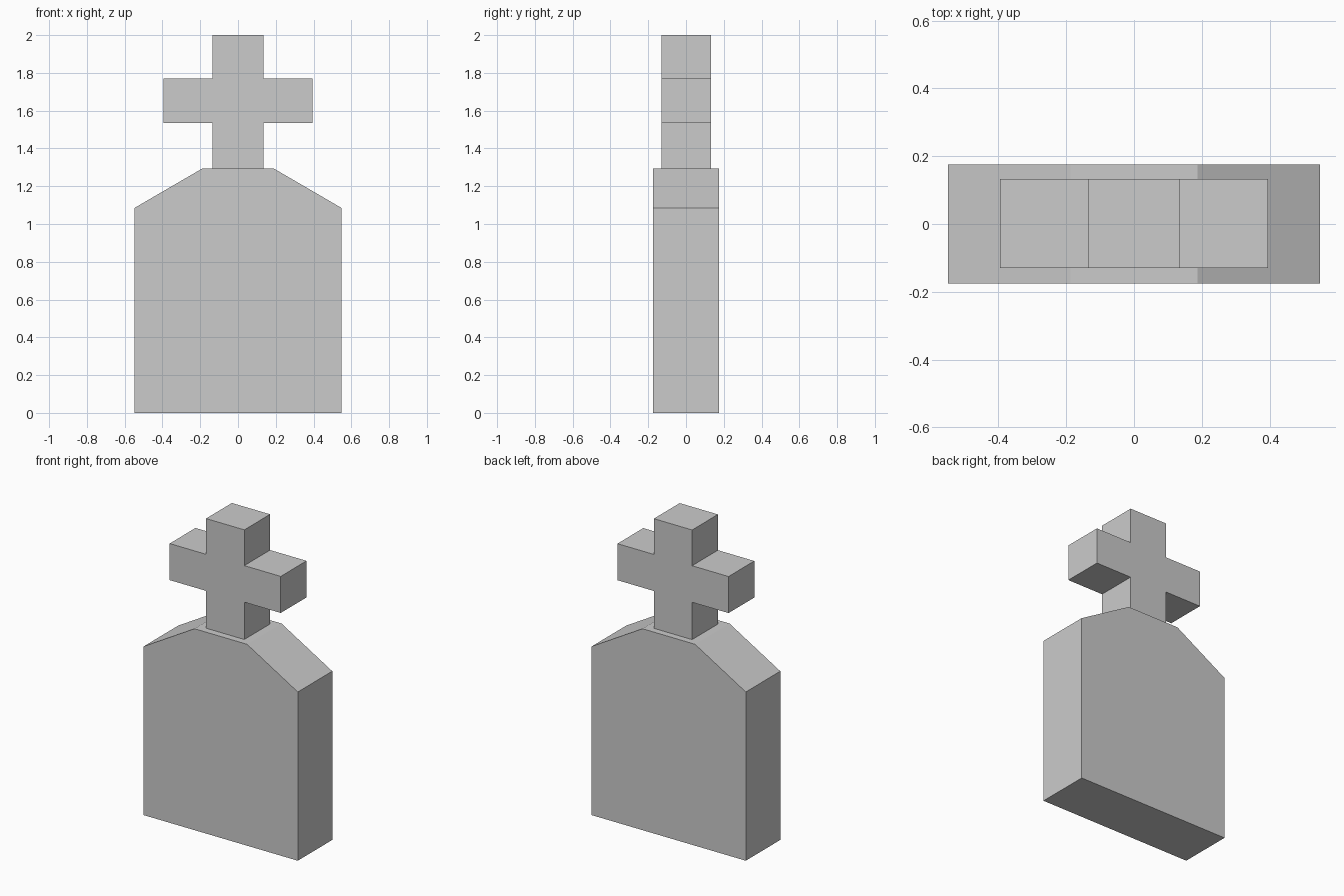
import bpy
import bmesh

cube = bpy.data.objects.get("Cube")
if cube:
    bpy.data.objects.remove(cube)

# Single stone colour
stone = bpy.data.materials.new("stone_grey")
stone.use_nodes = True
colour = (0.6, 0.6, 0.6, 1)
stone.diffuse_color = colour
stone.node_tree.nodes["Principled BSDF"].inputs["Base Color"].default_value = colour


def slab(name, half_profile, y_front, y_back):
    """Mirror a right-hand profile (x, z) listed bottom to top, and extrude it along y."""
    outline = half_profile + [(-x, z) for x, z in reversed(half_profile)]
    bm = bmesh.new()
    face = bm.faces.new([bm.verts.new((x, y_front, z)) for x, z in outline])
    grown = bmesh.ops.extrude_face_region(bm, geom=[face])["geom"]
    verts = [v for v in grown if isinstance(v, bmesh.types.BMVert)]
    bmesh.ops.translate(bm, verts=verts, vec=(0, y_back - y_front, 0))
    bmesh.ops.recalc_face_normals(bm, faces=bm.faces)
    mesh = bpy.data.meshes.new(name)
    bm.to_mesh(mesh)
    bm.free()
    mesh.materials.append(stone)
    obj = bpy.data.objects.new(name, mesh)
    bpy.context.collection.objects.link(obj)
    return obj


# Headstone with sloping shoulders
slab("headstone", [(0.548, 0), (0.548, 1.085), (0.187, 1.295)], -0.175, 0.175)

# Cross standing on the headstone
post, arm = 0.136, 0.395
slab("cross", [(post, 1.295), (post, 1.535), (arm, 1.535),
               (arm, 1.77), (post, 1.77), (post, 2)], -0.13, 0.132)
